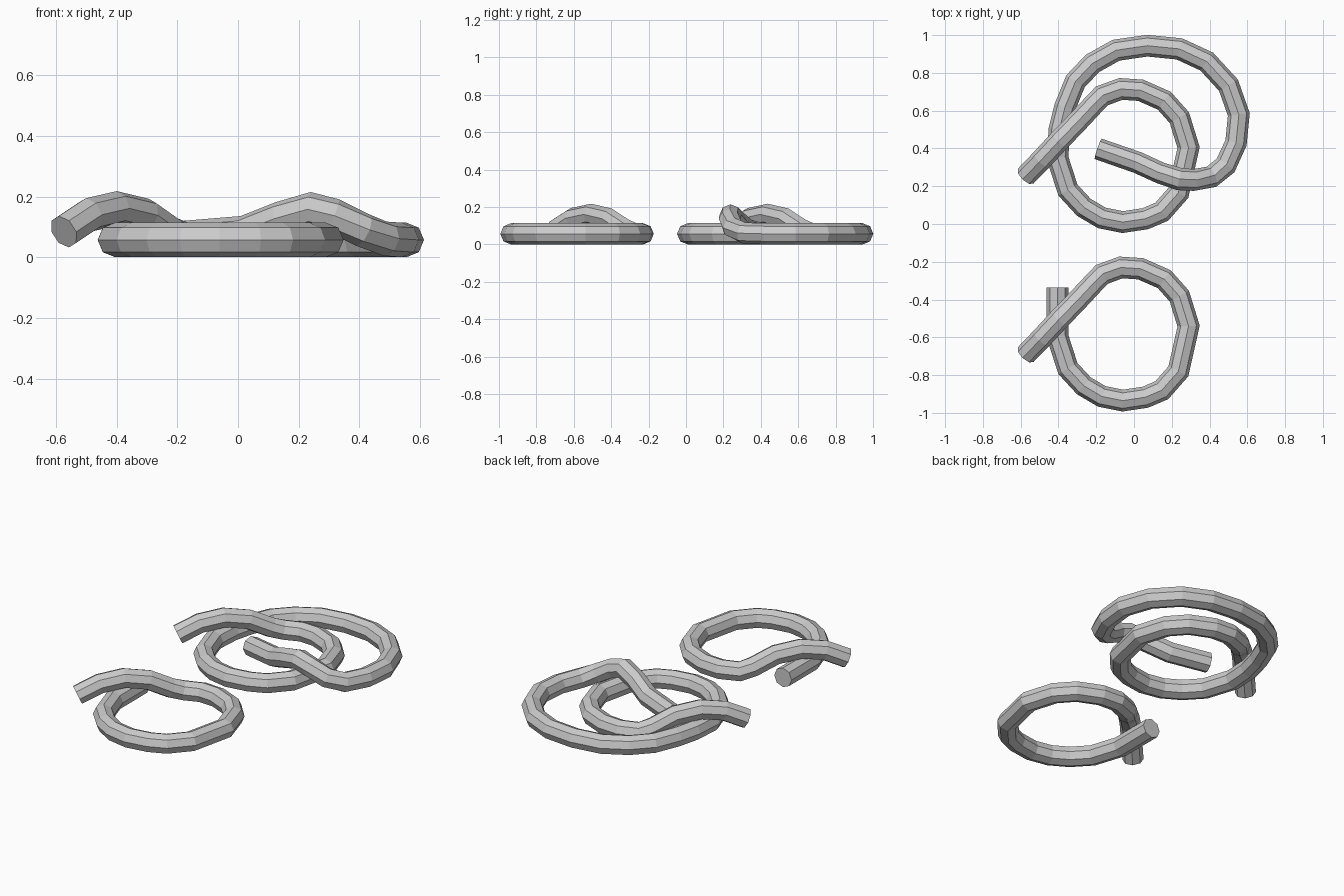
import bpy, bmesh, math
from mathutils import Vector

if "Cube" in bpy.data.objects:
    bpy.data.objects.remove(bpy.data.objects["Cube"])

R = 0.057      # tube radius
G = 0.057      # centre height of a strand lying on the ground
SIDES = 8


def tube(name, path):
    """Sweep an octagon along a path with mitred joints and capped ends."""
    pts = [Vector(p) for p in path]
    n = len(pts)
    up = Vector((0, 0, 1))
    bm = bmesh.new()
    rings = []
    for i, p in enumerate(pts):
        a = (p - pts[i - 1]).normalized() if i > 0 else None
        b = (pts[i + 1] - p).normalized() if i < n - 1 else None
        a, b = a or b, b or a
        t = (a + b).normalized()
        side = t.cross(up).normalized()
        top = side.cross(t)
        miter = 1 / max(0.8, t.dot(a))
        ring = []
        for k in range(SIDES):
            ang = 2 * math.pi * k / SIDES
            ring.append(bm.verts.new(p + side * (R * miter * math.cos(ang)) + top * (R * math.sin(ang))))
        rings.append(ring)
    for r0, r1 in zip(rings, rings[1:]):
        for k in range(SIDES):
            j = (k + 1) % SIDES
            bm.faces.new((r0[k], r0[j], r1[j], r1[k]))
    bm.faces.new(rings[0])
    bm.faces.new(rings[-1][::-1])
    bmesh.ops.recalc_face_normals(bm, faces=bm.faces)
    me = bpy.data.meshes.new(name)
    bm.to_mesh(me)
    bm.free()
    ob = bpy.data.objects.new(name, me)
    bpy.context.collection.objects.link(ob)
    return ob


# Round loop shared by both ropes (x, y), relative to the loop centre
loop = [(-0.405, -0.01), (-0.35, -0.18), (-0.265, -0.272), (-0.17, -0.328), (-0.06, -0.35),
        (0.06, -0.332), (0.147, -0.295), (0.235, -0.195), (0.289, 0.045), (0.24, 0.203),
        (0.16, 0.293), (0.035, 0.348), (-0.07, 0.355), (-0.17, 0.318)]
# Loose end humping over the strand below
hump = [(-0.22, 0.266, 0.078), (-0.305, 0.175, 0.138), (-0.40, 0.077, 0.161),
        (-0.49, -0.02, 0.14), (-0.574, -0.107, 0.084)]


def loop_and_end(cy):
    return [(x, y + cy, G) for x, y in loop] + [(x, y + cy, z) for x, y, z in hump]


# Front rope: single loop
tube("single_loop_rope", [(-0.405, -0.335, G)] + loop_and_end(-0.585))

# Back rope: loose end, large outer loop, then the inner loop
outer = [(-0.19, 0.398, 0.062), (0.02, 0.325, 0.08), (0.14, 0.27, 0.127), (0.24, 0.238, 0.158),
         (0.315, 0.233, 0.137), (0.41, 0.25, 0.09), (0.485, 0.31, 0.061), (0.54, 0.43, G),
         (0.555, 0.58, G), (0.50, 0.735, G), (0.385, 0.86, G), (0.24, 0.927, G),
         (0.07, 0.944, G), (-0.095, 0.92, G), (-0.22, 0.85, G), (-0.31, 0.755, G),
         (-0.365, 0.62, G), (-0.395, 0.50, G)]
tube("double_loop_rope", outer + loop_and_end(0.36))
